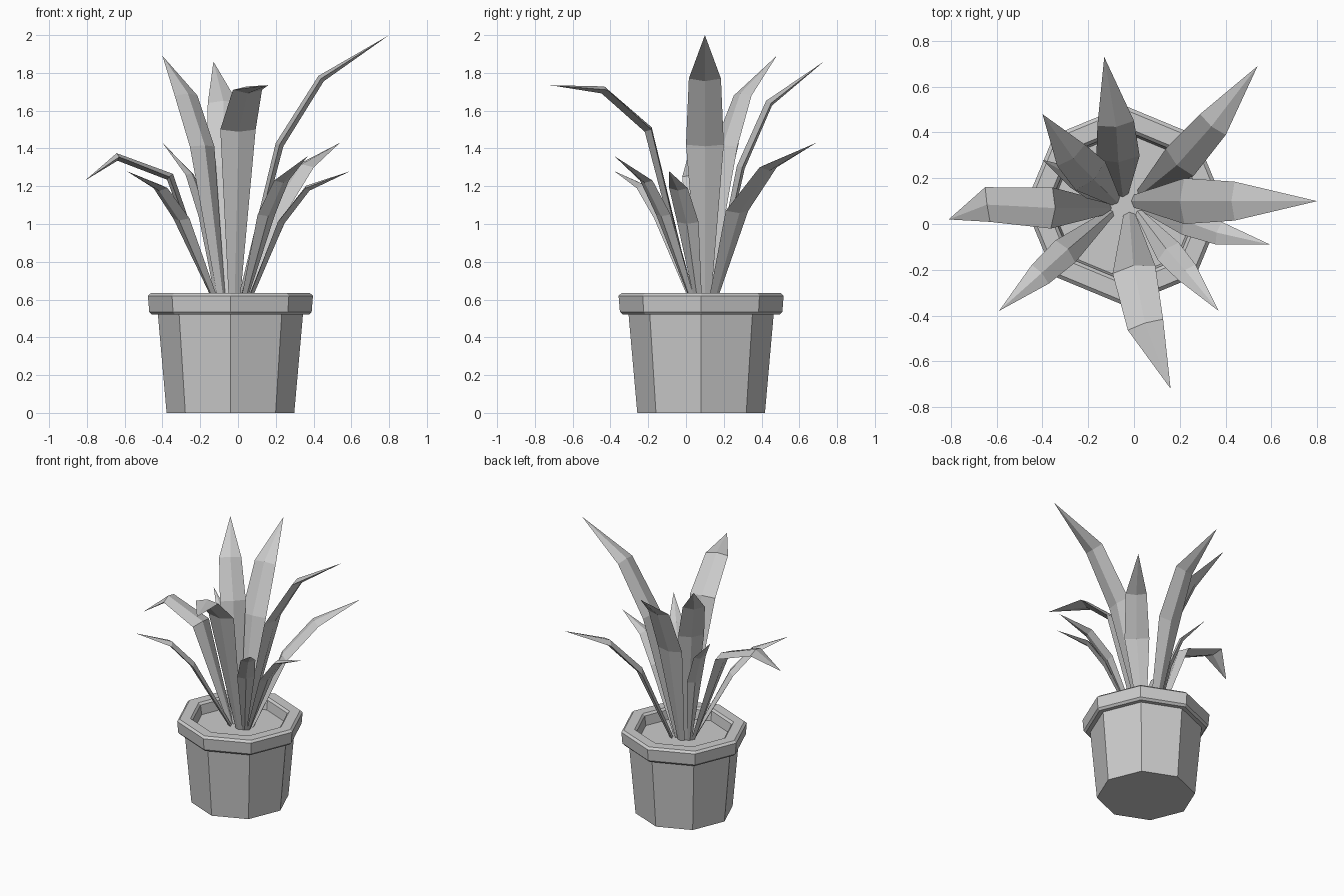
import bpy, bmesh, math
from mathutils import Vector

if "Cube" in bpy.data.objects:
    bpy.data.objects.remove(bpy.data.objects["Cube"])

CX, CY, SIDES = -0.04, 0.08, 8


def finish(bm, name):
    bmesh.ops.recalc_face_normals(bm, faces=bm.faces[:])
    me = bpy.data.meshes.new(name)
    bm.to_mesh(me)
    bm.free()
    ob = bpy.data.objects.new(name, me)
    bpy.context.collection.objects.link(ob)
    return ob


def skin(name, rings):
    """Bridge successive vertex rings and cap both ends."""
    bm = bmesh.new()
    loops = [[bm.verts.new(p) for p in ring] for ring in rings]
    for a, b in zip(loops, loops[1:]):
        n = len(a)
        for i in range(n):
            j = (i + 1) % n
            if len(b) == 1:
                bm.faces.new((a[i], a[j], b[0]))
            else:
                bm.faces.new((a[i], a[j], b[j], b[i]))
    bm.faces.new(loops[0])
    if len(loops[-1]) > 2:
        bm.faces.new(loops[-1])
    return finish(bm, name)


def octagon(r, z):
    return [(CX + r * math.cos(math.tau * i / SIDES),
             CY + r * math.sin(math.tau * i / SIDES), z) for i in range(SIDES)]


# Pot with flared wall, chamfered rim and soil surface closing the inside
pot_profile = [(0.338, 0), (0.384, 0.52), (0.415, 0.52), (0.43, 0.535),
               (0.437, 0.62), (0.42, 0.635), (0.345, 0.635), (0.33, 0.62),
               (0.32, 0.55)]
skin("plant_pot", [octagon(r, z) for r, z in pot_profile])


def leaf(name, pts, width):
    """Thin ridged blade: base, two bends, pointed tip."""
    pts = [Vector(p) for p in pts]
    widths = (0.28 * width, width, 0.85 * width)
    thick = (0.012, 0.022, 0.02)
    rings = []
    for i in range(3):
        t = (pts[i + 1] - pts[i]).normalized()
        if i:
            t = (t + (pts[i] - pts[i - 1]).normalized()).normalized()
        side = t.cross(Vector((0, 0, 1))).normalized()
        up = side.cross(t)
        s, u = side * widths[i] / 2, up * thick[i] * min(1, width / 0.15)
        rings.append([pts[i] + s, pts[i] + u, pts[i] - s, pts[i] - u])
    rings.append([pts[3]])
    skin(name, rings)


# Leaves: spine points and greatest width
leaves = {
    "leaf_right_tall": ([(0.00, 0.10, 0.55), (0.22, 0.10, 1.42), (0.44, 0.10, 1.77), (0.80, 0.10, 2.00)], 0.20),
    "leaf_back_right": ([(0.03, 0.13, 0.55), (0.20, 0.27, 1.07), (0.345, 0.435, 1.30), (0.54, 0.69, 1.43)], 0.17),
    "leaf_back": ([(-0.05, 0.13, 0.55), (-0.07, 0.29, 1.30), (-0.08, 0.44, 1.64), (-0.13, 0.73, 1.86)], 0.19),
    "leaf_back_left": ([(-0.08, 0.10, 0.55), (-0.19, 0.21, 1.41), (-0.275, 0.30, 1.68), (-0.40, 0.48, 1.89)], 0.18),
    "leaf_left_small": ([(-0.10, 0.10, 0.55), (-0.18, 0.16, 1.04), (-0.255, 0.20, 1.26), (-0.40, 0.28, 1.43)], 0.11),
    "leaf_left_droop": ([(-0.11, 0.07, 0.55), (-0.36, 0.07, 1.25), (-0.64, 0.085, 1.355), (-0.81, 0.02, 1.23)], 0.18),
    "leaf_front_left": ([(-0.10, 0.05, 0.55), (-0.30, -0.12, 1.03), (-0.41, -0.22, 1.19), (-0.59, -0.38, 1.28)], 0.13),
    "leaf_front": ([(-0.02, 0.04, 0.55), (0.00, -0.20, 1.50), (0.05, -0.44, 1.71), (0.16, -0.72, 1.735)], 0.19),
    "leaf_front_right": ([(0.02, 0.05, 0.55), (0.15, -0.12, 1.05), (0.23, -0.21, 1.23), (0.37, -0.38, 1.36)], 0.12),
    "leaf_right_small": ([(0.04, 0.07, 0.55), (0.23, 0.01, 1.01), (0.37, -0.04, 1.19), (0.595, -0.09, 1.28)], 0.12),
}
for name, (pts, width) in leaves.items():
    leaf(name, pts, width)
